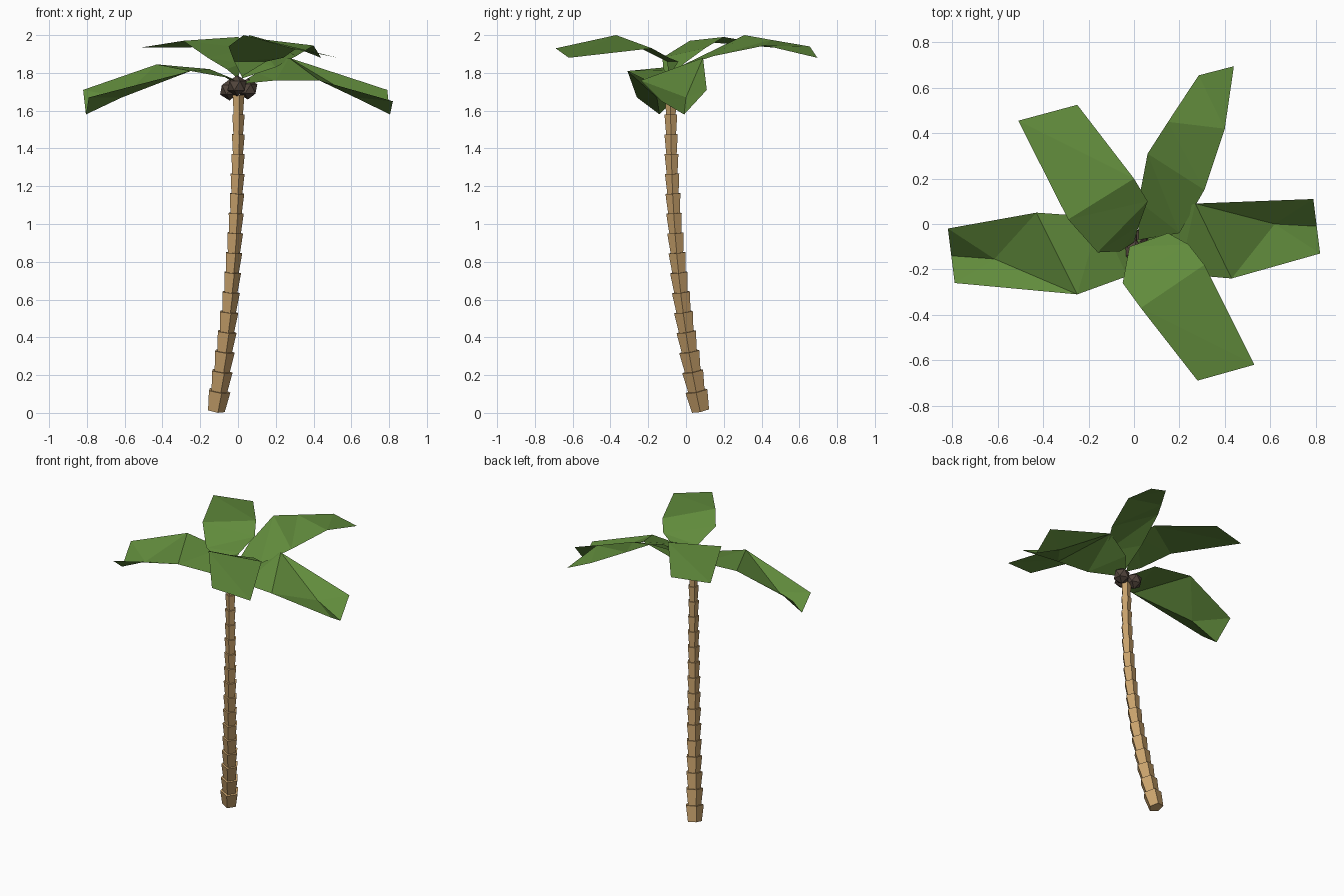
import bpy, bmesh, math
from mathutils import Vector

if "Cube" in bpy.data.objects:
    bpy.data.objects.remove(bpy.data.objects["Cube"])


def material(name, color):
    m = bpy.data.materials.new(name)
    m.diffuse_color = (*color, 1)
    m.use_nodes = True
    m.node_tree.nodes["Principled BSDF"].inputs["Base Color"].default_value = m.diffuse_color
    return m


BARK = material("bark", (0.58, 0.36, 0.15))
GREEN = material("leaf_green", (0.12, 0.26, 0.045))
HUSK = material("husk", (0.085, 0.06, 0.045))


def finish(bm, name, mat):
    me = bpy.data.meshes.new(name)
    bm.to_mesh(me)
    bm.free()
    me.materials.append(mat)
    ob = bpy.data.objects.new(name, me)
    bpy.context.collection.objects.link(ob)
    return ob


# Trunk: curved stack of sixteen five-sided flared segments
def spine(z):
    k = max(0.0, 1 - z / 1.7) ** 2.3
    return Vector((-0.12 * k, -0.08 + 0.16 * k, z))


def ring(bm, z, r):
    tangent = spine(z + 0.01) - spine(z - 0.01)
    q = Vector((0, 0, 1)).rotation_difference(tangent)
    out = []
    for i in range(5):
        a = math.radians(-75 + 72 * i)
        out.append(bm.verts.new(spine(z) + q @ Vector((r * math.cos(a), r * math.sin(a), 0))))
    return out


bm = bmesh.new()
SEGMENTS, Z0, STEP = 16, 0.012, 0.1045
rings = []
for i in range(SEGMENTS):
    r = 0.062 - 0.028 * (i / (SEGMENTS - 1)) ** 0.8
    z = Z0 + i * STEP
    rings.append(ring(bm, z, r * 0.78))
    rings.append(ring(bm, z + STEP, r))
for lo, hi in zip(rings, rings[1:]):
    for j in range(5):
        k = (j + 1) % 5
        bm.faces.new((lo[j], lo[k], hi[k], hi[j]))
bm.faces.new(rings[0][::-1])
bm.faces.new(rings[-1])
bmesh.ops.recalc_face_normals(bm, faces=bm.faces)
finish(bm, "trunk", BARK)

# Coconuts hanging under the crown
for i, pos in enumerate([(-0.005, -0.12, 1.732), (0.052, -0.06, 1.715), (-0.045, -0.055, 1.71)]):
    bm = bmesh.new()
    bmesh.ops.create_icosphere(bm, subdivisions=1, radius=0.056)
    bmesh.ops.translate(bm, verts=bm.verts, vec=pos)
    finish(bm, f"coconut_{i + 1}", HUSK)


# Leaves: single sheets from a base point through left/right edge pairs
def leaf(name, base, pairs, crease=None, drop=0.11):
    bm = bmesh.new()
    b = bm.verts.new(base)
    rows = [(bm.verts.new(l), bm.verts.new(r)) for l, r in pairs]
    bm.faces.new((b, rows[0][1], rows[0][0]))
    for i, ((l0, r0), (l1, r1)) in enumerate(zip(rows, rows[1:])):
        if crease and i == len(rows) - 2:
            # folded tip: crease start and low middle point
            p = bm.verts.new(crease)
            m = bm.verts.new((l1.co + r1.co) / 2 - Vector((0, 0, drop)))
            for f in ((l0, r0, p), (l0, p, l1), (l1, p, m), (p, r1, m), (p, r0, r1)):
                bm.faces.new(f)
        else:
            bm.faces.new((l0, r0, l1))
            bm.faces.new((r0, r1, l1))
    bmesh.ops.recalc_face_normals(bm, faces=bm.faces)
    if sum(f.normal.z * f.calc_area() for f in bm.faces) < 0:
        bmesh.ops.reverse_faces(bm, faces=bm.faces)
    finish(bm, name, GREEN)


leaf("leaf_front", (0.02, -0.09, 1.78), [
    ((0.15, -0.04, 1.86), (-0.02, -0.10, 1.86)),
    ((0.24, -0.09, 1.88), (-0.05, -0.26, 1.94)),
    ((0.31, -0.18, 1.93), (0.03, -0.37, 2.0)),
    ((0.53, -0.62, 1.88), (0.28, -0.69, 1.93))])

leaf("leaf_back_left", (0.0, -0.08, 1.77), [
    ((-0.06, -0.12, 1.82), (0.02, -0.01, 1.85)),
    ((-0.16, -0.125, 1.88), (0.06, 0.10, 1.93)),
    ((-0.29, 0.02, 1.97), (0.0, 0.20, 1.99)),
    ((-0.51, 0.455, 1.935), (-0.25, 0.525, 1.935))])

leaf("leaf_back_right", (0.02, -0.07, 1.77), [
    ((0.02, 0.10, 1.88), (0.20, -0.04, 1.83)),
    ((0.06, 0.31, 2.0), (0.31, 0.15, 1.89)),
    ((0.15, 0.45, 1.975), (0.40, 0.42, 1.945)),
    ((0.285, 0.655, 1.94), (0.44, 0.695, 1.88))])

leaf("leaf_right", (0.0, -0.09, 1.74), [
    ((0.10, 0.04, 1.80), (0.20, -0.22, 1.76)),
    ((0.27, 0.09, 1.88), (0.43, -0.24, 1.76)),
    ((0.79, 0.11, 1.71), (0.82, -0.13, 1.65))], crease=(0.62, 0.0, 1.67), drop=0.1)

leaf("leaf_left", (0.0, -0.09, 1.74), [
    ((-0.03, -0.23, 1.77), (-0.15, 0.03, 1.82)),
    ((-0.25, -0.31, 1.81), (-0.43, 0.05, 1.845)),
    ((-0.79, -0.26, 1.67), (-0.82, -0.02, 1.71))], crease=(-0.615, -0.154, 1.67))
